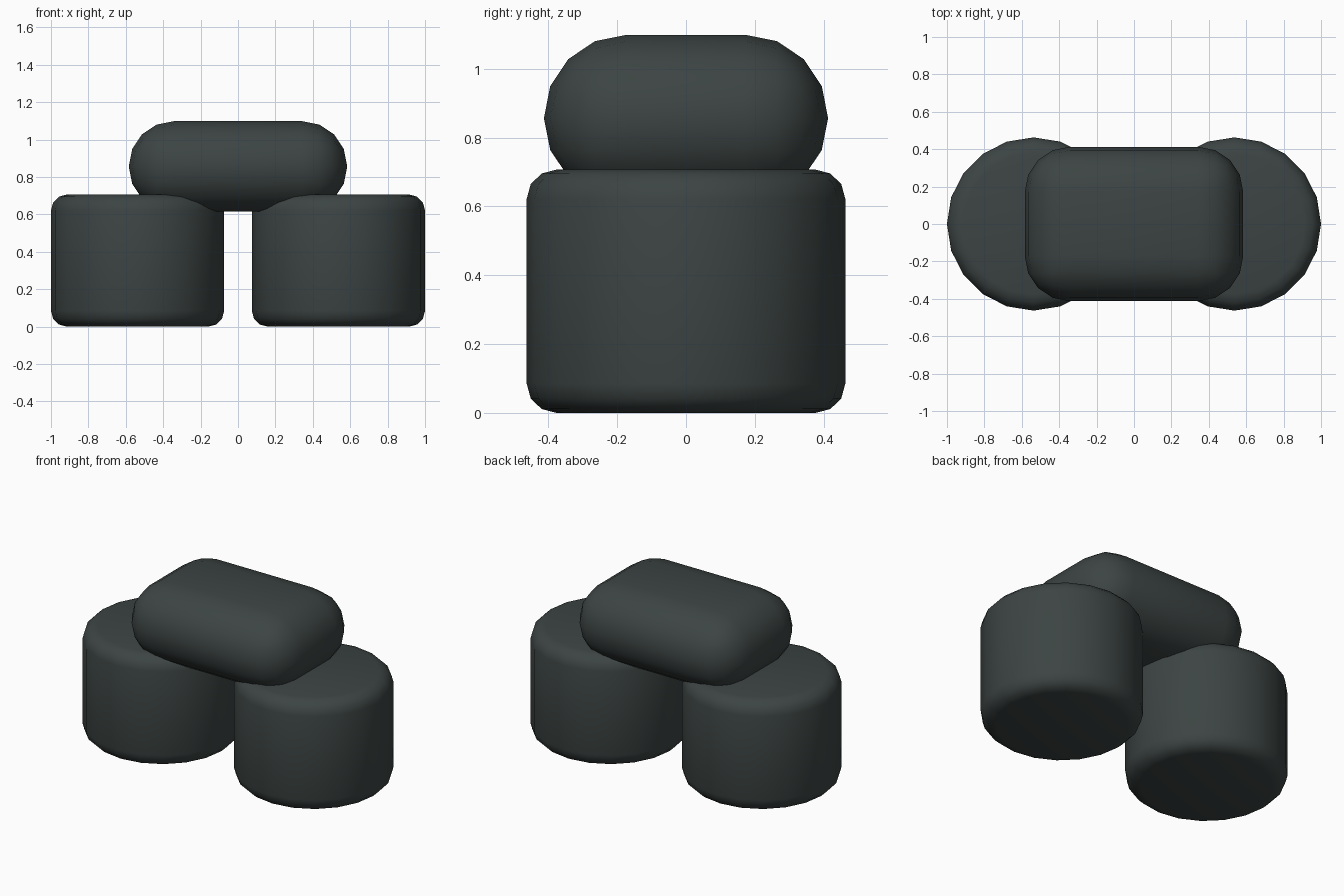
import bpy, bmesh, math
from mathutils import Matrix

if "Cube" in bpy.data.objects:
    bpy.data.objects.remove(bpy.data.objects["Cube"])

dark = bpy.data.materials.new("dark_slate")
dark.diffuse_color = (0.045, 0.058, 0.056, 1)
dark.use_nodes = True
dark.node_tree.nodes["Principled BSDF"].inputs["Base Color"].default_value = dark.diffuse_color


def finish(name, bm, location, angle):
    bmesh.ops.remove_doubles(bm, verts=bm.verts, dist=0.002)
    bmesh.ops.recalc_face_normals(bm, faces=bm.faces)
    mesh = bpy.data.meshes.new(name)
    bm.to_mesh(mesh)
    bm.free()
    mesh.materials.append(dark)
    obj = bpy.data.objects.new(name, mesh)
    obj.location = location
    bpy.context.collection.objects.link(obj)
    bpy.ops.object.select_all(action='DESELECT')
    obj.select_set(True)
    bpy.context.view_layer.objects.active = obj
    bpy.ops.object.shade_smooth_by_angle(angle=math.radians(angle))
    return obj


# Two upright drums with rounded rims
RADIUS, HEIGHT = 0.463, 0.707
for name, side in (("left_drum", -1), ("right_drum", 1)):
    bm = bmesh.new()
    bmesh.ops.create_cone(bm, cap_ends=True, segments=20, radius1=RADIUS,
                          radius2=RADIUS, depth=HEIGHT,
                          matrix=Matrix.Rotation(math.pi / 2, 4, 'Z'))
    rims = [e for e in bm.edges if abs(e.verts[0].co.z - e.verts[1].co.z) < 0.01]
    bmesh.ops.bevel(bm, geom=rims, offset=0.085, segments=3, profile=0.5,
                    affect='EDGES', clamp_overlap=True)
    finish(name, bm, (side * 0.537, 0, HEIGHT / 2), 40)

# Pillow-like block resting across both drums
SIZE = (1.168, 0.826, 0.484)
bm = bmesh.new()
bmesh.ops.create_cube(bm, size=1, matrix=Matrix.Diagonal((*SIZE, 1)))
bmesh.ops.bevel(bm, geom=bm.edges[:], offset=SIZE[2] / 2 - 0.0005, segments=4,
                profile=0.5, affect='EDGES', clamp_overlap=True)
finish("rounded_top_block", bm, (0, 0, 0.857), 40)
